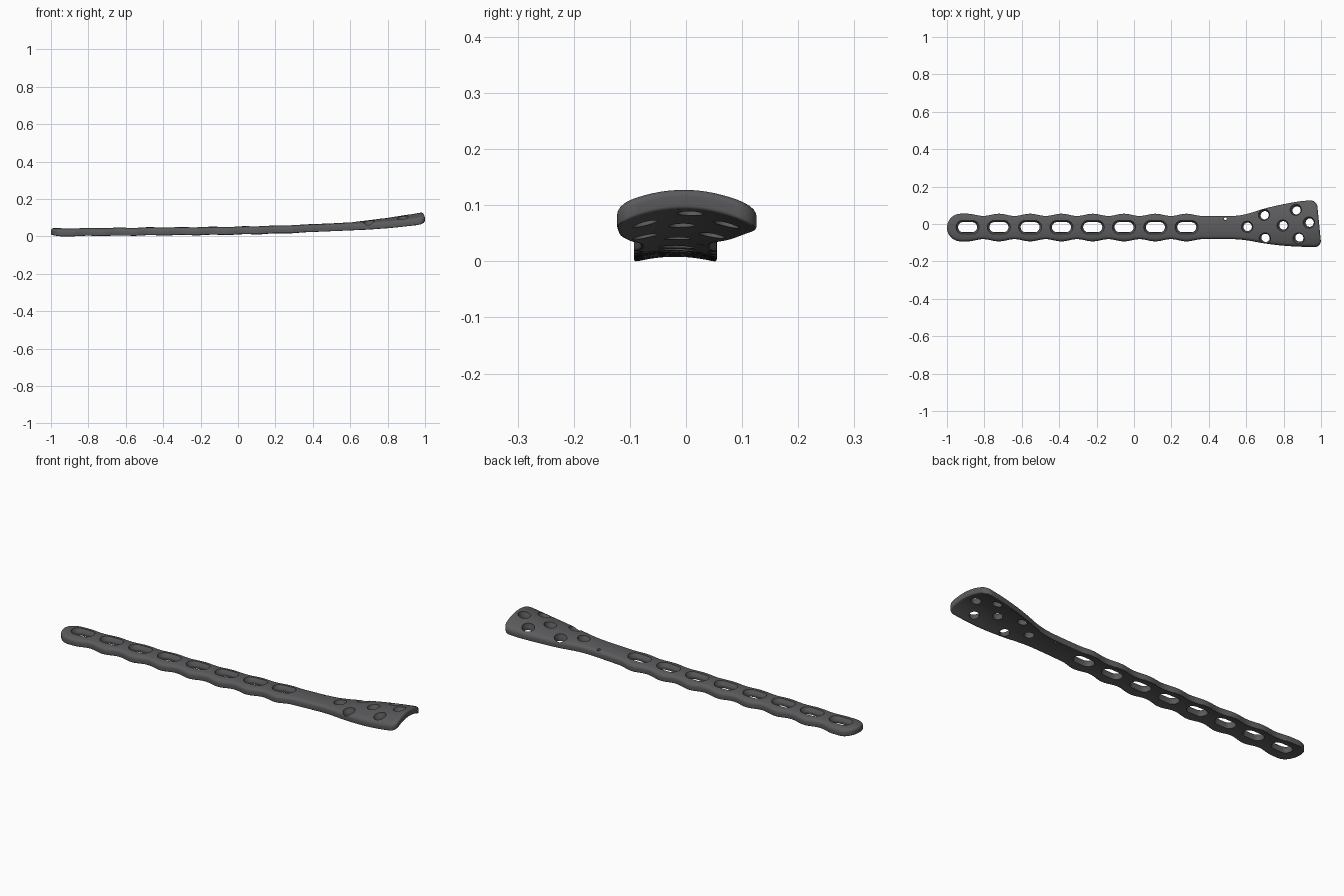
import bpy, bmesh, math
from mathutils import Vector

if "Cube" in bpy.data.objects:
    bpy.data.objects.remove(bpy.data.objects["Cube"])

steel = bpy.data.materials.new("dark_grey_metal")
steel.diffuse_color = (0.105, 0.105, 0.11, 1)
steel.use_nodes = True
steel.node_tree.nodes["Principled BSDF"].inputs["Base Color"].default_value = steel.diffuse_color


def curve(knots, x):
    """Smooth interpolation through a few (x, value) knots."""
    if x <= knots[0][0]:
        return knots[0][1]
    if x >= knots[-1][0]:
        return knots[-1][1]
    n = len(knots)

    def slope(i):
        a, b = knots[max(i - 1, 0)], knots[min(i + 1, n - 1)]
        return (b[1] - a[1]) / (b[0] - a[0])
    for i in range(n - 1):
        (x0, y0), (x1, y1) = knots[i], knots[i + 1]
        if x <= x1:
            h = x1 - x0
            t = (x - x0) / h
            return (y0 * (2*t**3 - 3*t*t + 1) + slope(i) * h * (t**3 - 2*t*t + t)
                    + y1 * (3*t*t - 2*t**3) + slope(i + 1) * h * (t**3 - t*t))


# Long-axis profiles: outline, height, arch strength and arch centre
UPPER = [(0.367, 0.043), (0.53, 0.043), (0.6, 0.053), (0.7, 0.083), (0.8, 0.106), (0.9, 0.122), (0.99, 0.128)]
LOWER = [(0.367, -0.081), (0.53, -0.081), (0.6, -0.087), (0.7, -0.104), (0.8, -0.116), (0.9, -0.122), (0.99, -0.123)]
HEIGHT = [(-1, 0.046), (-0.5, 0.051), (0, 0.056), (0.4, 0.068), (0.6, 0.078), (0.8, 0.102), (1, 0.133)]
ARCH = [(-1, 1.9), (0.5, 1.9), (0.75, 1.6), (1, 2.0)]
MID = [(-1, -0.019), (0.5, -0.019), (0.8, 0.0), (1, 0.0)]
THICK, PITCH, FIRST, TIP, CORNER, END = 0.036, 0.1673, -0.89, 0.074, 0.035, 0.99


def top_z(x, y):
    return curve(HEIGHT, x) - curve(ARCH, x) * (y - curve(MID, x)) ** 2


def outline(x):
    if x < 0.367:
        # scalloped shaft with a round tip
        h = 0.068 + 0.006 * math.cos(2 * math.pi * max(0, x - FIRST) / PITCH)
        e = x + 1
        if e < TIP:
            h *= math.sqrt(1 - ((TIP - e) / TIP) ** 2)
        return -0.019 - h, -0.019 + h
    lo, up, e = curve(LOWER, x), curve(UPPER, x), END - x
    if e < CORNER:
        d = CORNER - math.sqrt(max(0, CORNER ** 2 - (CORNER - e) ** 2))
        lo, up = lo + d, up - d
    return lo, up


def seg_dist(p, a, b):
    ab = b - a
    t = max(0, min(1, (p - a).dot(ab) / max(ab.length_squared, 1e-12)))
    return (p - a - ab * t).length


def round_off(d, r):
    return r - math.sqrt(max(0, r * r - max(0, r - d) ** 2))


def build_plate():
    xs = [-1 + TIP * (1 - math.cos(math.pi / 2 * max(i, 0.3) / 14)) for i in range(14)]
    a, b = -1 + TIP, END - CORNER
    xs += [a + (b - a) * i / 170 for i in range(170)]
    xs += [END - CORNER * (1 - math.cos(math.pi / 2 * (12 - i) / 12)) for i in range(13)]
    n = 22
    grid = []
    for x in xs:
        lo, up = outline(x)
        row = []
        for j in range(n + 1):
            t = math.sin(math.pi / 2 * (2 * j / n - 1))
            y = (lo + up) / 2 + t * (up - lo) / 2
            s = max(0, min(1, (x - 0.8) / 0.19))
            row.append(Vector((x - 0.1 * y * s * s * (3 - 2 * s), y)))   # slanted head end
        grid.append(row)
    bm = bmesh.new()
    tops, bots = [], []
    m = len(grid)
    for i, row in enumerate(grid):
        lo_i, hi_i = max(0, i - 12), min(m - 1, i + 12)
        segs = [(grid[k][c], grid[k + 1][c]) for k in range(lo_i, hi_i) for c in (0, n)]
        if hi_i == m - 1:
            segs.append((grid[-1][0], grid[-1][n]))
        if lo_i == 0:
            segs.append((grid[0][0], grid[0][n]))
        tr, br = [], []
        for p in row:
            d = min(seg_dist(p, *s) for s in segs)
            z = top_z(p.x, p.y)
            tr.append(bm.verts.new((p.x, p.y, z - round_off(d, 0.014))))
            br.append(bm.verts.new((p.x, p.y, z - THICK + round_off(d, 0.006))))
        tops.append(tr)
        bots.append(br)
    for i in range(m - 1):
        for j in range(n):
            bm.faces.new((tops[i][j], tops[i+1][j], tops[i+1][j+1], tops[i][j+1]))
            bm.faces.new((bots[i][j], bots[i][j+1], bots[i+1][j+1], bots[i+1][j]))
        for c in (0, n):
            bm.faces.new((tops[i][c], tops[i+1][c], bots[i+1][c], bots[i][c]))
    for i in (0, m - 1):
        for j in range(n):
            bm.faces.new((tops[i][j], tops[i][j+1], bots[i][j+1], bots[i][j]))
    bmesh.ops.recalc_face_normals(bm, faces=bm.faces)
    return finish(bm, "bone_plate")


def finish(bm, name):
    me = bpy.data.meshes.new(name)
    bm.to_mesh(me)
    bm.free()
    me.materials.append(steel)
    ob = bpy.data.objects.new(name, me)
    bpy.context.collection.objects.link(ob)
    return ob


def add_cutter(bm, x, y, half, rings, tilt):
    """Stacked stadium or circle rings; rings are (depth from top face, radius)."""
    base = Vector((x, y, top_z(x, y)))
    e = 0.01
    nrm = Vector((-(top_z(x + e, y) - top_z(x - e, y)) / (2 * e),
                  -(top_z(x, y + e) - top_z(x, y - e)) / (2 * e) * tilt, 1)).normalized()
    q = Vector((0, 0, 1)).rotation_difference(nrm)
    loops, n = [], 32
    for z, r in rings:
        loop = []
        for k in range(n):
            w = 2 * math.pi * (k + 0.5) / n
            shift = half if math.cos(w) > 0 else -half
            loop.append(bm.verts.new(base + q @ Vector((shift + r * math.cos(w), r * math.sin(w), z))))
        loops.append(loop)
    for a, b in zip(loops, loops[1:]):
        for k in range(n):
            bm.faces.new((a[k], a[(k + 1) % n], b[(k + 1) % n], b[k]))
    bm.faces.new(loops[0][::-1])
    bm.faces.new(loops[-1])


plate = build_plate()

# Screw slots, countersunk head holes and the small pin hole
cut = bmesh.new()
for i in range(8):
    add_cutter(cut, FIRST + i * PITCH, -0.017, 0.024,
               [(-0.07, 0.034), (-0.036, 0.031), (-0.028, 0.027), (-0.02, 0.028),
                (-0.01, 0.034), (0, 0.038), (0.03, 0.042)], 0)
for x, y in [(0.605, -0.015), (0.695, 0.05), (0.70, -0.078), (0.795, -0.008),
             (0.865, 0.077), (0.88, -0.078), (0.935, 0.008)]:
    add_cutter(cut, x, y, 0, [(-0.08, 0.023), (-0.022, 0.023), (-0.012, 0.028),
                              (0, 0.031), (0.03, 0.034)], 0.6)
add_cutter(cut, 0.488, 0.028, 0, [(-0.08, 0.008), (0.03, 0.008)], 0)
cutter = finish(cut, "hole_cutter")
cutter.hide_render = True

mod = plate.modifiers.new("holes", 'BOOLEAN')
mod.operation = 'DIFFERENCE'
mod.solver = 'EXACT'
mod.object = cutter
bpy.context.view_layer.objects.active = plate
plate.select_set(True)
bpy.ops.object.modifier_apply(modifier=mod.name)
bpy.data.objects.remove(cutter)

# Rest on the ground and smooth
low = min(v.co.z for v in plate.data.vertices)
for v in plate.data.vertices:
    v.co.z -= low
bpy.ops.object.shade_smooth_by_angle(angle=math.radians(35))
